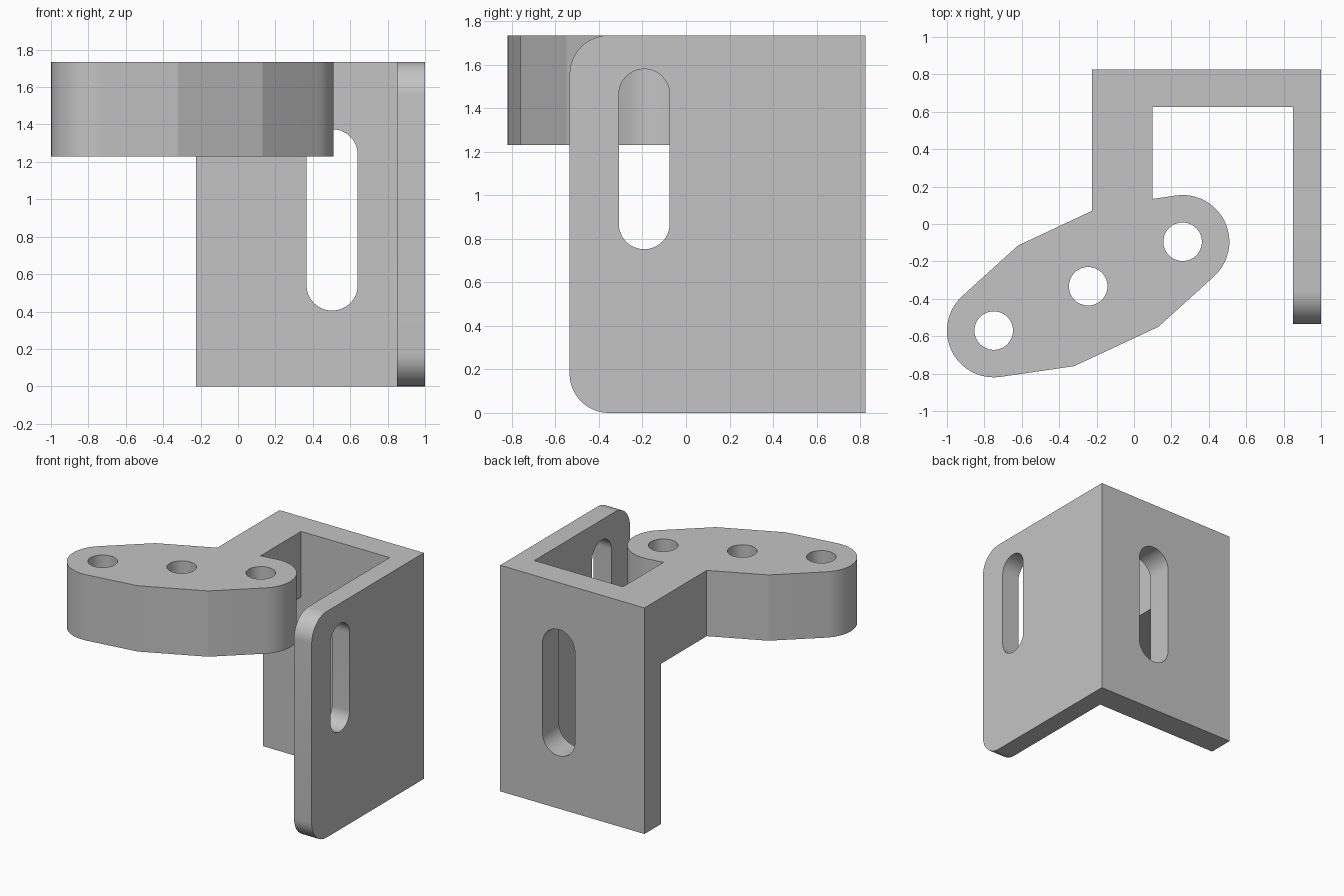
import bpy, bmesh
from math import cos, sin, radians
from mathutils import Vector

cube = bpy.data.objects.get("Cube")
if cube:
    bpy.data.objects.remove(cube)

TOP = 1.735
grey = bpy.data.materials.new("plain grey")
grey.use_nodes = True
grey.diffuse_color = (0.55, 0.55, 0.55, 1)
grey.node_tree.nodes["Principled BSDF"].inputs["Base Color"].default_value = grey.diffuse_color


def arc(u, v, r, start, end, closed=False):
    n = max(2, round(abs(end - start) / 7.5))
    angles = [radians(start + (end - start) * i / n) for i in range(n if closed else n + 1)]
    return [(u + r * cos(a), v + r * sin(a)) for a in angles]


def circle(u, v, r):
    return arc(u, v, r, 0, 360, closed=True)


def slot(u, r, low, high):
    return arc(u, high - r, r, 0, 180) + arc(u, low + r, r, 180, 360)


def prism(name, loops, place, start, end):
    """Fill an outline with holes and extrude it between two depths."""
    bm = bmesh.new()
    edges = []
    for loop in loops:
        verts = [bm.verts.new(place(u, v, start)) for u, v in loop]
        edges += [bm.edges.new((a, b)) for a, b in zip(verts, verts[1:] + verts[:1])]
    bmesh.ops.triangle_fill(bm, edges=edges, use_beauty=True)
    moved = bmesh.ops.extrude_face_region(bm, geom=bm.faces[:], use_keep_orig=True)["geom"]
    shift = Vector(place(0, 0, end)) - Vector(place(0, 0, start))
    bmesh.ops.translate(bm, vec=shift, verts=[g for g in moved if isinstance(g, bmesh.types.BMVert)])
    bmesh.ops.recalc_face_normals(bm, faces=bm.faces[:])
    mesh = bpy.data.meshes.new(name)
    bm.to_mesh(mesh)
    bm.free()
    mesh.materials.append(grey)
    obj = bpy.data.objects.new(name, mesh)
    bpy.context.collection.objects.link(obj)
    return obj


# Back plate with an upright slot
back_outline = [(-0.225, 0), (1, 0), (1, TOP), (-0.225, TOP)]
bracket = prism("bracket", [back_outline, slot(0.503, 0.137, 0.405, 1.375)],
                lambda u, v, w: (u, w, v), 0.625, 0.825)

# Side plate with rounded front corners and a slot
side_outline = ([(0.825, 0), (0.825, TOP)] + arc(-0.355, TOP - 0.18, 0.18, 90, 180)
                + arc(-0.355, 0.18, 0.18, 180, 270))
side = prism("side_plate", [side_outline, slot(-0.192, 0.117, 0.752, 1.58)],
             lambda u, v, w: (w, u, v), 0.85, 1)

# Slanted three-hole arm joined to the back plate by a neck
arm_outline = ([(-0.225, 0.07), (-0.62, -0.115)]
               + arc(-0.75, -0.57, 0.25, 131.5, 278.5)
               + [(-0.32, -0.76), (0.13, -0.55)]
               + arc(0.26, -0.095, 0.25, -48.5, 98.5)
               + [(0.098, 0.134), (0.098, 0.7), (-0.225, 0.7)])
holes = [circle(x, y, 0.103) for x, y in ((0.26, -0.095), (-0.245, -0.333), (-0.75, -0.57))]
arm = prism("arm", [arm_outline] + holes, lambda u, v, w: (u, v, w), 1.23, TOP)

# Weld the parts into one solid
bpy.ops.object.select_all(action="DESELECT")
bpy.context.view_layer.objects.active = bracket
bracket.select_set(True)
for part in (side, arm):
    union = bracket.modifiers.new("union", "BOOLEAN")
    union.operation = "UNION"
    union.solver = "EXACT"
    union.object = part
    bpy.ops.object.modifier_apply(modifier=union.name)
    bpy.data.objects.remove(part)

bpy.ops.object.shade_smooth_by_angle(angle=radians(10))
